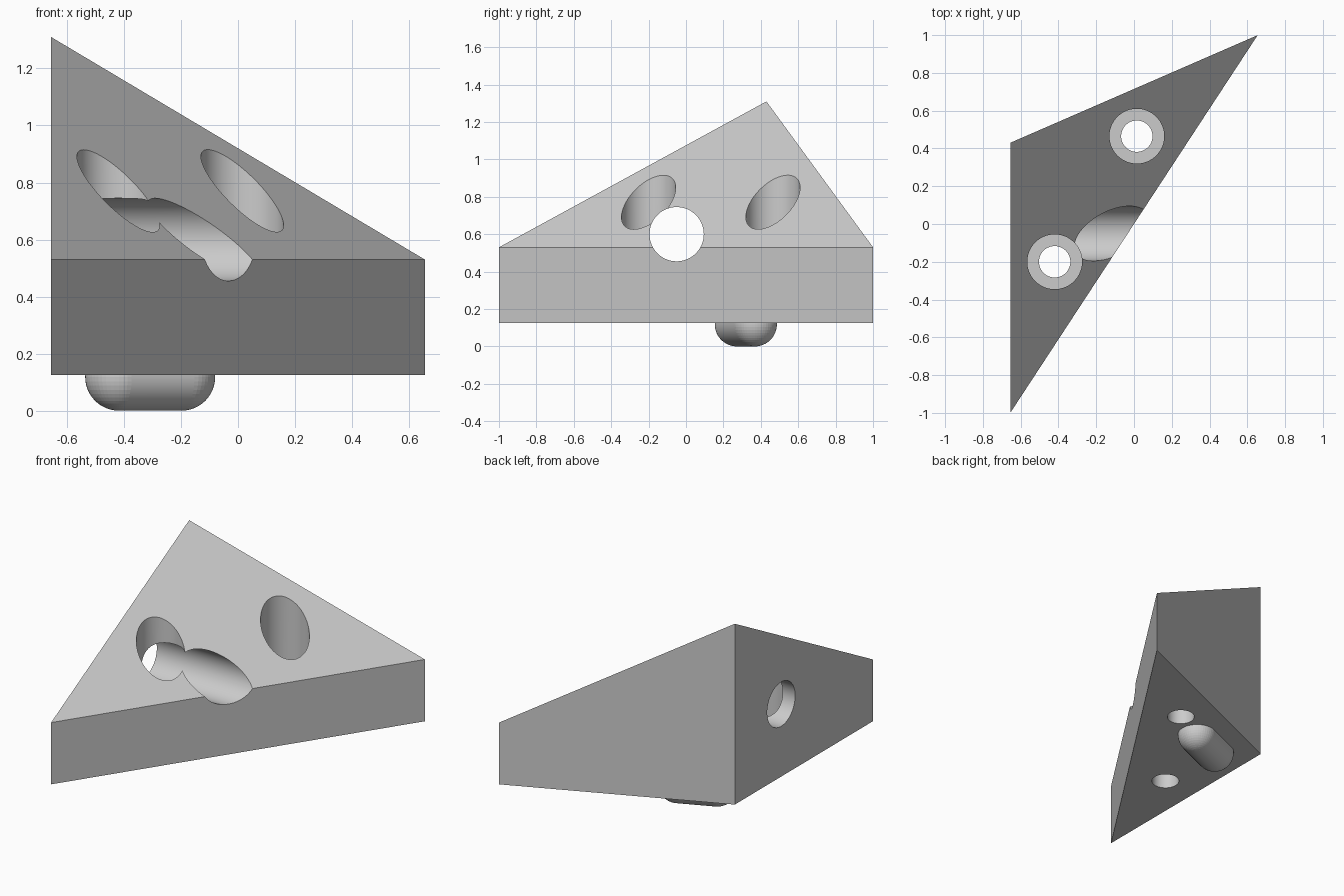
import bpy, bmesh, math
from mathutils import Matrix, Vector

if "Cube" in bpy.data.objects:
    bpy.data.objects.remove(bpy.data.objects["Cube"], do_unlink=True)

grey = bpy.data.materials.new("light grey")
grey.use_nodes = True
grey.diffuse_color = (0.6, 0.6, 0.6, 1)
grey.node_tree.nodes["Principled BSDF"].inputs["Base Color"].default_value = (0.6, 0.6, 0.6, 1)

BASE = 0.125


def make_object(name, bm):
    bmesh.ops.recalc_face_normals(bm, faces=bm.faces)
    mesh = bpy.data.meshes.new(name)
    bm.to_mesh(mesh)
    bm.free()
    mesh.materials.append(grey)
    obj = bpy.data.objects.new(name, mesh)
    bpy.context.collection.objects.link(obj)
    return obj


def cylinder(name, radius, length, matrix):
    bm = bmesh.new()
    bmesh.ops.create_cone(bm, cap_ends=True, segments=96, radius1=radius,
                          radius2=radius, depth=length, matrix=matrix)
    return make_object(name, bm)


def combine(target, tool, operation):
    mod = target.modifiers.new(tool.name, 'BOOLEAN')
    mod.operation = operation
    mod.solver = 'EXACT'
    mod.object = tool
    bpy.context.view_layer.objects.active = target
    bpy.ops.object.modifier_apply(modifier=mod.name)
    bpy.data.objects.remove(tool, do_unlink=True)


# Triangular block with a sloping top that peaks at the back corner
corners = [(-0.655, -1, 0.53), (0.655, 1, 0.53), (-0.655, 0.43, 1.31)]
bm = bmesh.new()
low = [bm.verts.new((x, y, BASE)) for x, y, z in corners]
high = [bm.verts.new(c) for c in corners]
bm.faces.new(low)
bm.faces.new(high)
for i in range(3):
    j = (i + 1) % 3
    bm.faces.new((low[i], low[j], high[j], high[i]))
block = make_object("corner_block", bm)

# Locating foot: rounded capsule parallel to the back face
along = (Vector(corners[1]).xy - Vector(corners[2]).xy).normalized().to_3d() * 0.12
middle = Vector((-0.308, 0.32, 0.118))
bm = bmesh.new()
for side in (-1, 1):
    bmesh.ops.create_uvsphere(bm, u_segments=48, v_segments=24, radius=0.118,
                              matrix=Matrix.Translation(middle + along * side))
hull = bmesh.ops.convex_hull(bm, input=bm.verts)
bmesh.ops.delete(bm, geom=list({v for v in hull["geom_interior"]
                                if isinstance(v, bmesh.types.BMVert)}), context='VERTS')
combine(block, make_object("locating_foot", bm), 'UNION')

# Two counterbored screw holes
for x, y in ((-0.42, -0.2), (0.015, 0.465)):
    combine(block, cylinder("counterbore", 0.145, 1.4,
                            Matrix.Translation((x, y, 1.0))), 'DIFFERENCE')
    combine(block, cylinder("screw_hole", 0.083, 2,
                            Matrix.Translation((x, y, 0.5))), 'DIFFERENCE')

# Cross hole running from side to side
turn = Matrix.Translation((0, -0.05, 0.6)) @ Matrix.Rotation(math.pi / 2, 4, 'Y')
combine(block, cylinder("cross_hole", 0.145, 3, turn), 'DIFFERENCE')

bpy.ops.object.select_all(action='DESELECT')
block.select_set(True)
bpy.context.view_layer.objects.active = block
bpy.ops.object.shade_smooth_by_angle(angle=math.radians(30))
